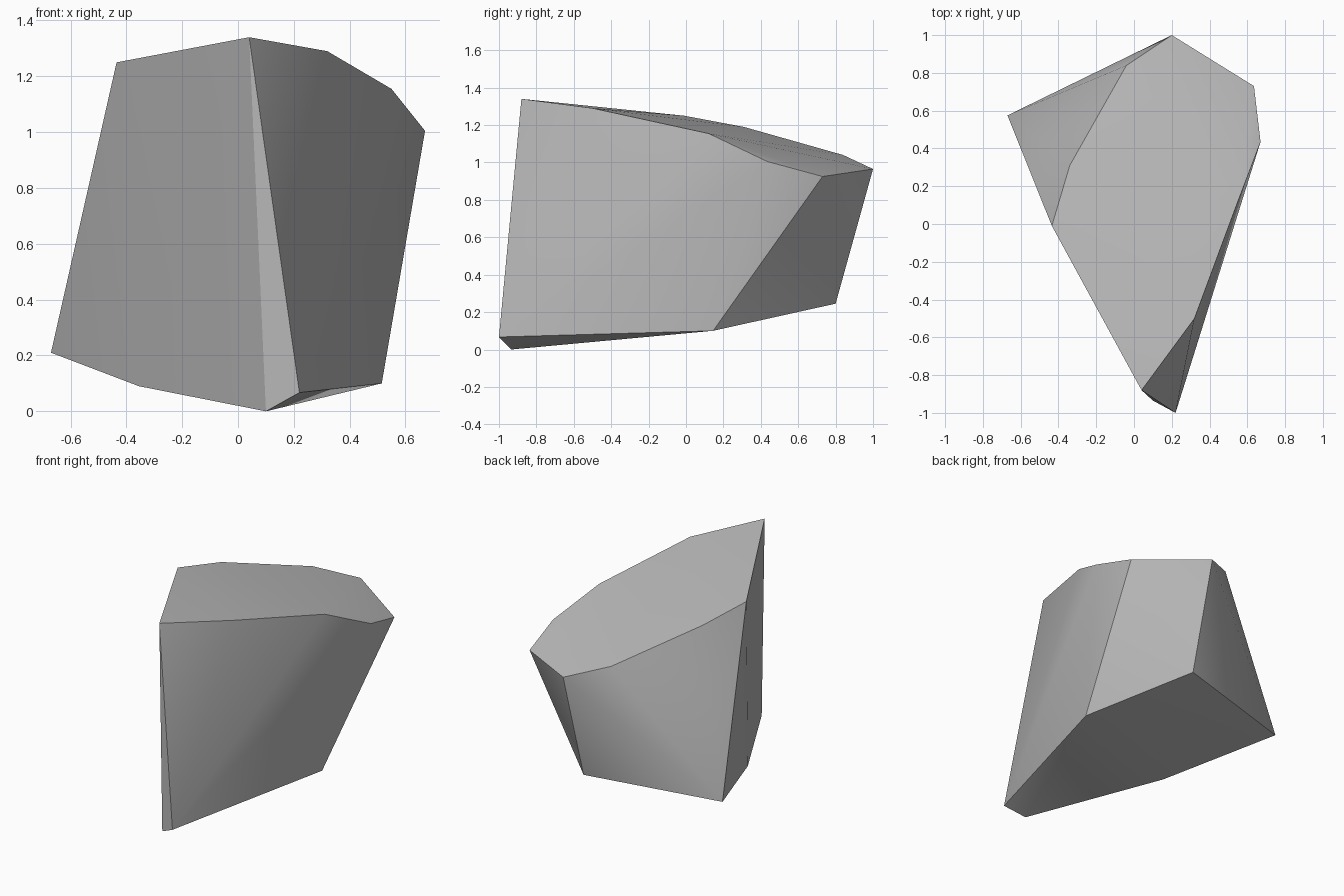
import bpy
import bmesh
import math

default_cube = bpy.data.objects.get("Cube")
if default_cube:
    bpy.data.objects.remove(default_cube, do_unlink=True)


def make_material(name, colour):
    material = bpy.data.materials.new(name)
    material.use_nodes = True
    material.diffuse_color = colour
    shader = material.node_tree.nodes["Principled BSDF"]
    shader.inputs["Base Color"].default_value = colour
    return material


def make_hull(name, corners, material, sharp_angle):
    """Wrap a convex skin around the corners and keep its ridges crisp."""
    bm = bmesh.new()
    for corner in corners:
        bm.verts.new(corner)
    hull = bmesh.ops.convex_hull(bm, input=bm.verts[:])
    loose = [v for v in hull["geom_interior"] if isinstance(v, bmesh.types.BMVert)]
    bmesh.ops.delete(bm, geom=loose, context="VERTS")
    bmesh.ops.recalc_face_normals(bm, faces=bm.faces[:])
    mesh = bpy.data.meshes.new(name)
    bm.to_mesh(mesh)
    bm.free()
    mesh.materials.append(material)

    obj = bpy.data.objects.new(name, mesh)
    bpy.context.collection.objects.link(obj)
    bpy.ops.object.select_all(action="DESELECT")
    obj.select_set(True)
    bpy.context.view_layer.objects.active = obj
    bpy.ops.object.shade_smooth_by_angle(angle=math.radians(sharp_angle))
    return obj


# Rim of the sloping top, counter-clockwise from the front tip
top_rim = [
    (0.04, -0.88, 1.34),
    (0.32, -0.5, 1.29),
    (0.55, 0.12, 1.155),
    (0.67, 0.435, 1.005),
    (0.635, 0.73, 0.925),
    (0.2, 1, 0.965),
    (-0.04, 0.84, 1.04),
    (-0.34, 0.31, 1.19),
    (-0.435, -0.01, 1.25),
]

# Rim of the underside, counter-clockwise from the front tip
bottom_rim = [
    (0.1, -0.935, 0),
    (0.22, -1, 0.067),
    (0.515, 0.145, 0.1),
    (0.19, 0.8, 0.245),
    (-0.67, 0.575, 0.21),
    (-0.355, -0.14, 0.09),
]

stone_grey = make_material("stone grey", (0.5, 0.5, 0.5, 1))
make_hull("rock", top_rim + bottom_rim, stone_grey, 30)
